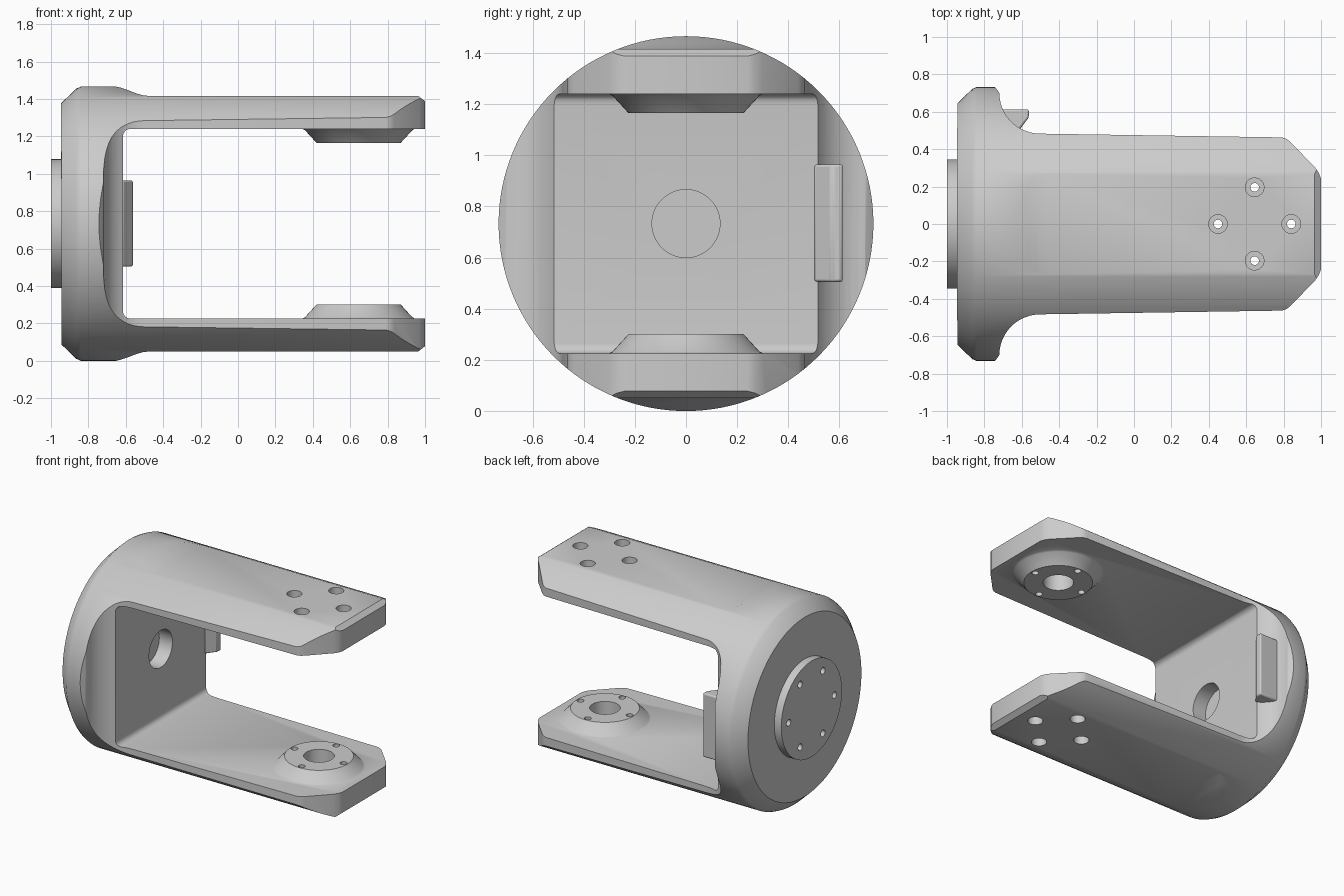
import bpy, bmesh
from math import sin, cos, pi, radians
from mathutils import Matrix, Vector

if "Cube" in bpy.data.objects:
    bpy.data.objects.remove(bpy.data.objects["Cube"])

C = 0.733  # height of the main axis

grey = bpy.data.materials.new("light grey metal")
grey.diffuse_color = (0.6, 0.6, 0.6, 1)
grey.use_nodes = True
grey.node_tree.nodes["Principled BSDF"].inputs["Base Color"].default_value = grey.diffuse_color


def finish(bm, name):
    bmesh.ops.recalc_face_normals(bm, faces=bm.faces[:])
    me = bpy.data.meshes.new(name)
    bm.to_mesh(me)
    bm.free()
    me.materials.append(grey)
    ob = bpy.data.objects.new(name, me)
    bpy.context.collection.objects.link(ob)
    return ob


def lathe(name, profile, loc, along_x=False, seg=48):
    """Closed solid of revolution from (position, radius) pairs."""
    bm = bmesh.new()
    rings = [[bm.verts.new((r * cos(2 * pi * i / seg), r * sin(2 * pi * i / seg), a))
              for i in range(seg)] for a, r in profile]
    for lo, hi in zip(rings, rings[1:]):
        for i in range(seg):
            j = (i + 1) % seg
            bm.faces.new((lo[i], lo[j], hi[j], hi[i]))
    bm.faces.new(rings[0])
    bm.faces.new(rings[-1])
    m = Matrix.Translation(loc)
    if along_x:
        m = m @ Matrix.Rotation(pi / 2, 4, 'Y')
    bm.transform(m)
    return finish(bm, name)


def prism(name, pts, place, depth):
    """Extrude a closed outline; place maps (u, v) to 3D."""
    bm = bmesh.new()
    f = bm.faces.new([bm.verts.new(place(u, v)) for u, v in pts])
    ext = bmesh.ops.extrude_face_region(bm, geom=[f])
    bmesh.ops.translate(bm, vec=Vector(depth),
                        verts=[g for g in ext["geom"] if isinstance(g, bmesh.types.BMVert)])
    return finish(bm, name)


def mirrored(pts):
    return pts + [(u, -v) for u, v in reversed(pts)]


def arc(cx, cy, rx, ry, a0, a1, n):
    return [(cx + rx * cos(radians(a0 + (a1 - a0) * i / n)),
             cy + ry * sin(radians(a0 + (a1 - a0) * i / n))) for i in range(n + 1)]


def combine(target, other, op):
    mod = target.modifiers.new(op, 'BOOLEAN')
    mod.operation, mod.object, mod.solver = op, other, 'EXACT'
    bpy.context.view_layer.objects.active = target
    bpy.ops.object.modifier_apply(modifier=mod.name)
    bpy.data.objects.remove(other)


def smooth(ob, angle=30):
    bpy.ops.object.select_all(action='DESELECT')
    ob.select_set(True)
    bpy.context.view_layer.objects.active = ob
    bpy.ops.object.shade_smooth_by_angle(angle=radians(angle))


# Round stock with the mounting flange at its back
yoke = lathe("fork_yoke", [(-1, .345), (-.945, .345), (-.945, .645), (-.865, .722),
                           (-.84, .733), (1.05, .733)], (0, 0, C), True, 128)

# Plan outline: wide hub, filleted into slightly tapering arms with clipped ends
plan = [(-1.1, .85), (-.76, .85), (-.745, .735), (-.73, .715)]
plan += arc(-.5, .70, .22, .217, 180, 270, 12)
plan += [(.79, .463), (.815, .455), (.835, .44), (.97, .30), (.99, .27), (1.0, .24), (1.03, .24)]
combine(yoke, prism("plan_outline", mirrored(plan), lambda u, v: (u, v, -.2), (0, 0, 2)),
        'INTERSECT')

# Side outline: flats on the arms and the open gap between them
side = [(-1.1, .85), (-.70, .80), (-.66, .735), (-.63, .728), (-.59, .715), (-.55, .699),
        (-.51, .687), (-.47, .682), (.965, .682), (1.0, .655), (1.0, .507)]
side += arc(-.575, .467, .04, .04, 90, 180, 6)
combine(yoke, prism("side_outline", mirrored(side), lambda u, v: (u, -1, C + v), (0, 2, 0)),
        'INTERSECT')

# Conical pivot bosses on the inner arm faces
for s in (-1, 1):
    prof = [(s * .54, .31), (s * .507, .30), (s * .50, .287), (s * .432, .225)]
    combine(yoke, lathe("pivot_boss", prof, (.645, 0, C), seg=64), 'UNION')

# Blind pivot bores and the blind hub bore
combine(yoke, lathe("pivot_bore", [(-.61, .1), (.61, .1)], (.645, 0, C)), 'DIFFERENCE')
combine(yoke, lathe("hub_bore", [(-.72, .133), (-.5, .133)], (0, 0, C), True, 64), 'DIFFERENCE')

# Counterbored screw holes through both arms
for k in range(4):
    a = k * pi / 2
    prof = [(-.85, .05), (-.61, .05), (-.61, .023), (.61, .023), (.61, .05), (.85, .05)]
    combine(yoke, lathe("arm_screw_hole", prof,
                        (.645 + .196 * cos(a), .196 * sin(a), C), seg=24), 'DIFFERENCE')

# Ring of six screw holes in the flange
for k in range(6):
    a = k * pi / 3
    combine(yoke, lathe("flange_hole", [(-1.1, .024), (-.93, .024)],
                        (0, .26 * cos(a), C + .26 * sin(a)), True, 16), 'DIFFERENCE')
smooth(yoke)

# Small stop block beside the inner wall
block = prism("stop_block", [(-.76, .613), (-.562, .613), (-.562, .57), (-.615, .50), (-.76, .50)],
              lambda u, v: (u, v, .505), (0, 0, .46))
bev = block.modifiers.new("soft edges", 'BEVEL')
bev.width, bev.segments = .01, 2
smooth(block)
